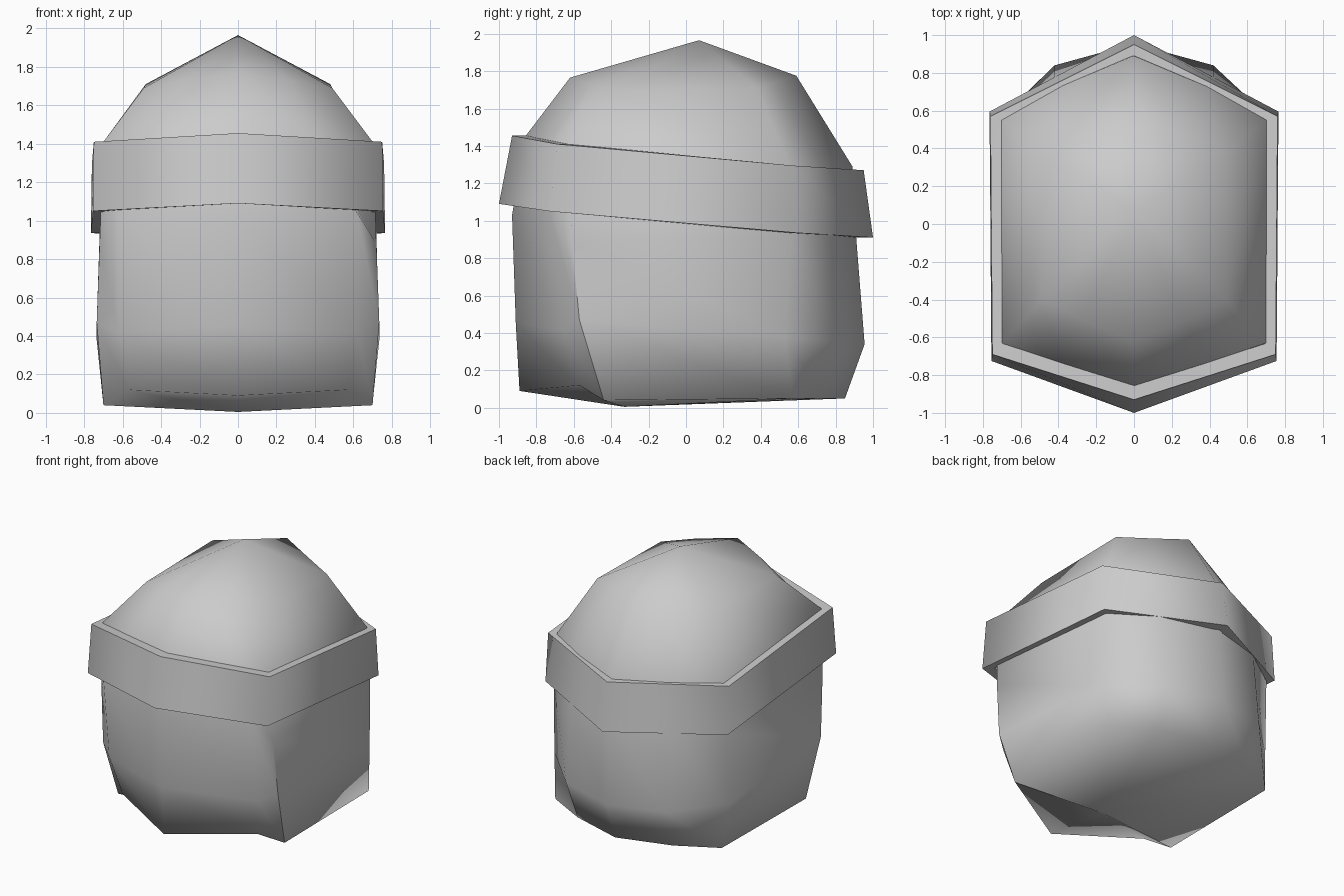
import bpy
import bmesh

default_cube = bpy.data.objects.get("Cube")
if default_cube:
    bpy.data.objects.remove(default_cube, do_unlink=True)


def make_material(name, colour):
    material = bpy.data.materials.new(name)
    material.use_nodes = True
    material.diffuse_color = colour
    material.node_tree.nodes["Principled BSDF"].inputs["Base Color"].default_value = colour
    return material


grey = make_material("plain grey", (0.6, 0.6, 0.6, 1))


def full_ring(half):
    """Complete a half outline, running front to back, by mirroring it across x."""
    return half + [(-x, y, z) for x, y, z in reversed(half[1:-1])]


def add_ring(bm, half):
    return [bm.verts.new(point) for point in full_ring(half)]


def bridge(bm, upper, lower):
    count = len(upper)
    for i in range(count):
        j = (i + 1) % count
        bm.faces.new((upper[i], upper[j], lower[j], lower[i]))


def close_with_point(bm, ring, point):
    centre = bm.verts.new(point)
    for i, vert in enumerate(ring):
        bm.faces.new((centre, vert, ring[(i + 1) % len(ring)]))
    return centre


def finish(bm, name):
    bmesh.ops.recalc_face_normals(bm, faces=bm.faces[:])
    for face in bm.faces:
        face.smooth = True
    mesh = bpy.data.meshes.new(name)
    bm.to_mesh(mesh)
    bm.free()
    mesh.materials.append(grey)
    part = bpy.data.objects.new(name, mesh)
    bpy.context.collection.objects.link(part)
    return part


# Head: rings from crown to jaw, each with front, cheek, temple,
# back corner, back cheek and back points
crown = [(0, -.62, 1.765), (.27, -.51, 1.73), (.49, -.4, 1.69),
         (.48, .38, 1.71), (.25, .48, 1.74), (0, .59, 1.775)]
brow = [(0, -.86, 1.45), (.4, -.73, 1.43), (.7, -.63, 1.41),
        (.7, .55, 1.3), (.38, .73, 1.29), (0, .89, 1.29)]
eye_line = [(0, -.93, 1.03), (.62, -.73, 1.04), (.72, -.61, .88),
            (.72, .56, .92), (.42, .78, .91), (0, .91, .91)]
cheek = [(0, -.91, .45), (.62, -.66, .42), (.735, -.57, .47),
         (.735, .53, .38), (.42, .84, .35), (0, .955, .34)]
jaw = [(0, -.89, .09), (.57, -.57, .12), (.7, -.44, .04),
       (.7, .57, .05), (.4, .73, .05), (0, .85, .05)]

bm = bmesh.new()
rings = [add_ring(bm, half) for half in (crown, brow, eye_line, cheek, jaw)]
for upper, lower in zip(rings, rings[1:]):
    bridge(bm, upper, lower)
close_with_point(bm, rings[0], (0, .07, 1.965))
chin = close_with_point(bm, rings[-1], (0, -.33, .005))

# Crisp outline around the face plate
temple = 2
for column in (temple, -temple):
    outline = [ring[column] for ring in rings[2:]] + [chin]
    for start, end in zip(outline, outline[1:]):
        bm.edges.get((start, end)).smooth = False
finish(bm, "head")

# Headband: tilted hexagonal hoop, flared slightly toward its lower rim
outer_top = [(0, -.93, 1.455), (.75, -.69, 1.41), (.76, .57, 1.295), (0, .95, 1.27)]
outer_low = [(0, -1, 1.09), (.755, -.725, 1.05), (.765, .595, .935), (0, 1, .91)]
inner_scale = .92


def inset(half):
    return [(x * inner_scale, y * inner_scale, z) for x, y, z in half]


bm = bmesh.new()
loops = [add_ring(bm, half) for half in
         (outer_top, outer_low, inset(outer_low), inset(outer_top))]
for first, second in zip(loops, loops[1:] + loops[:1]):
    bridge(bm, first, second)
for loop in loops:
    for i, vert in enumerate(loop):
        bm.edges.get((vert, loop[i - 1])).smooth = False
finish(bm, "headband")
